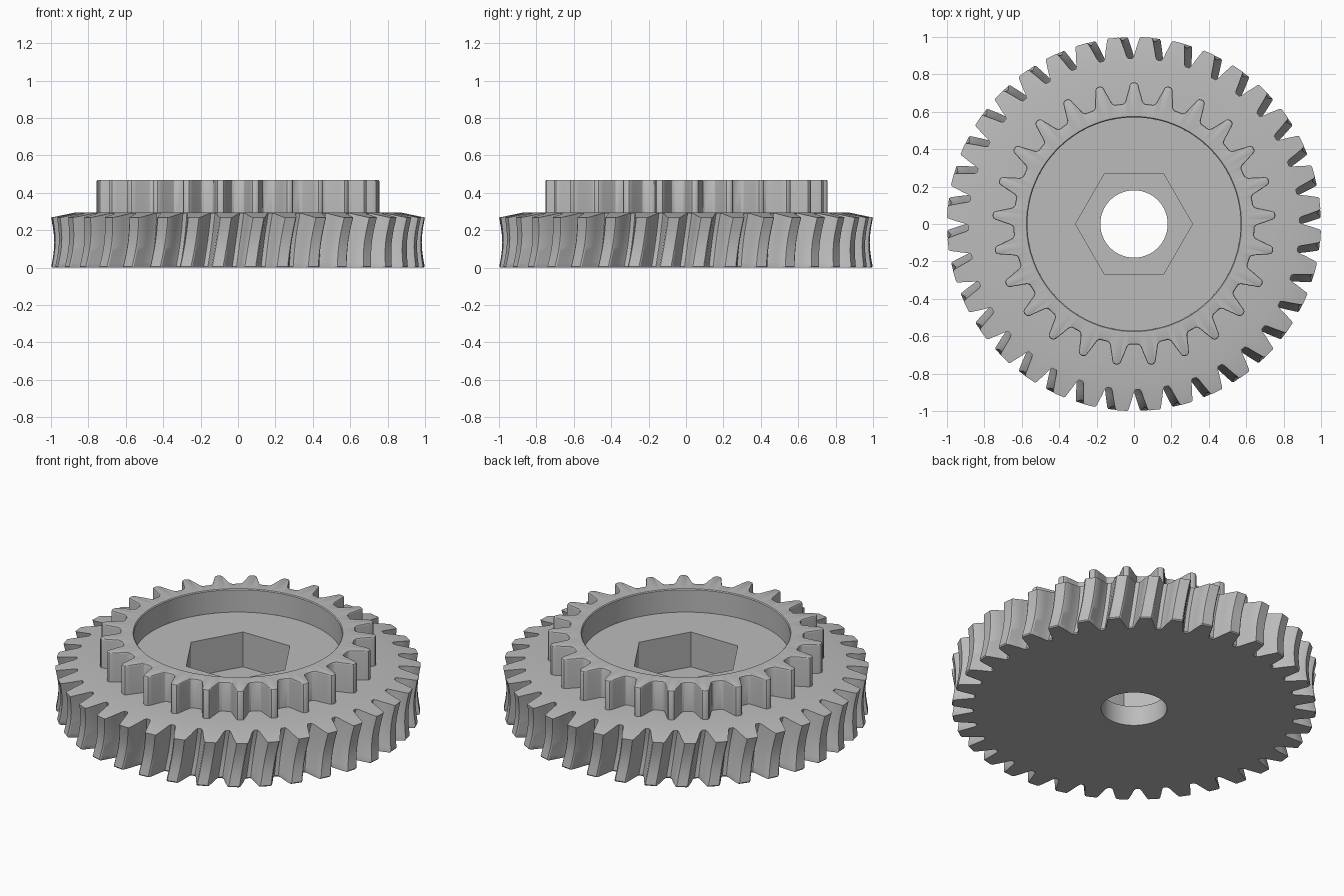
import bpy
import bmesh
from math import sin, cos, pi, tau, radians

old = bpy.data.objects.get("Cube")
if old:
    bpy.data.objects.remove(old)

grey = bpy.data.materials.new("plain_grey")
grey.use_nodes = True
colour = (0.5, 0.5, 0.5, 1)
grey.diffuse_color = colour
grey.node_tree.nodes["Principled BSDF"].inputs["Base Color"].default_value = colour


def loft(name, rings, angle=30):
    """Skin a list of equal-length rings, ordered so that faces point outwards."""
    bm = bmesh.new()
    loops = [[bm.verts.new(p) for p in ring] for ring in rings]
    for low, high in zip(loops, loops[1:]):
        for i in range(len(low)):
            j = (i + 1) % len(low)
            bm.faces.new((low[i], low[j], high[j], high[i]))
    mesh = bpy.data.meshes.new(name)
    bm.to_mesh(mesh)
    bm.free()
    mesh.materials.append(grey)
    obj = bpy.data.objects.new(name, mesh)
    bpy.context.collection.objects.link(obj)
    bpy.ops.object.select_all(action="DESELECT")
    obj.select_set(True)
    bpy.context.view_layer.objects.active = obj
    bpy.ops.object.shade_smooth_by_angle(angle=radians(angle))
    return obj


def tooth_ring(count, phase, half):
    """Polar outline (angle, radius) from half a tooth given as (half width, radius)."""
    side = [(-w, r) for w, r in reversed(half)]
    full = side + [(w, r) for w, r in half]
    return [(phase + tau * k / count + w / r, r) for k in range(count) for w, r in full]


def place(a, r, z):
    return (r * cos(a), r * sin(a), z)


def circle_like(polar, radius, z):
    return [place(a, radius, z) for a, r in polar]


BORE, RECESS = 0.18, 0.57
SHOULDER, TOP, FLOOR, POCKET = 0.295, 0.47, 0.33, 0.12

# Wide wheel: slanted teeth, hollowed rim and a sloping upper edge
TEETH, TWIST, STEPS = 36, 0.045, 10
half = [(0.029, 1.0), (0.035, 0.994), (0.049, 0.94), (0.058, 0.9), (0.066, 0.885)]
outline = tooth_ring(TEETH, pi / TEETH, half)


def rim_top(r):
    return SHOULDER - 0.027 * (r - 0.87) / 0.13


def wheel_ring(t, inset=0):
    hollow = 0.016 * sin(pi * t)
    return [place(a + TWIST * (t - 0.5), r - hollow - inset, t * rim_top(r))
            for a, r in outline]


rings = [circle_like(outline, BORE, 0), wheel_ring(0, 0.006)]
rings += [wheel_ring(max(k / STEPS, 0.025)) for k in range(STEPS + 1)]
crown = [(a + TWIST / 2, r) for a, r in outline]
rings += [circle_like(crown, 0.87, SHOULDER), circle_like(crown, RECESS, SHOULDER)]
loft("slanted_tooth_wheel", rings)

# Upper straight-toothed gear with a softened top edge
half = [(0.006, 0.757), (0.016, 0.753), (0.023, 0.742), (0.027, 0.725),
        (0.036, 0.695), (0.043, 0.668), (0.049, 0.652), (0.059, 0.645)]
outline = tooth_ring(25, pi / 2, half)
rings = [[place(a, r - inset, z) for a, r in outline]
         for inset, z in ((0, SHOULDER - 0.01), (0, TOP - 0.008),
                          (0.003, TOP - 0.002), (0.008, TOP))]
rings += [circle_like(outline, RECESS + 0.005, TOP), circle_like(outline, RECESS, TOP - 0.005),
          circle_like(outline, RECESS, FLOOR)]
loft("straight_tooth_gear", rings)

# Recess floor, six-sided pocket and round bore
COUNT, APOTHEM = 144, 0.271
angles = [(tau * i / COUNT, 1) for i in range(COUNT)]


def hexagon(z):
    sector = pi / 3
    return [place(a, APOTHEM / cos(a % sector - sector / 2), z) for a, r in angles]


loft("hub_pocket", [
    circle_like(angles, RECESS, FLOOR), hexagon(FLOOR), hexagon(POCKET),
    circle_like(angles, BORE, POCKET), circle_like(angles, BORE, 0)])
